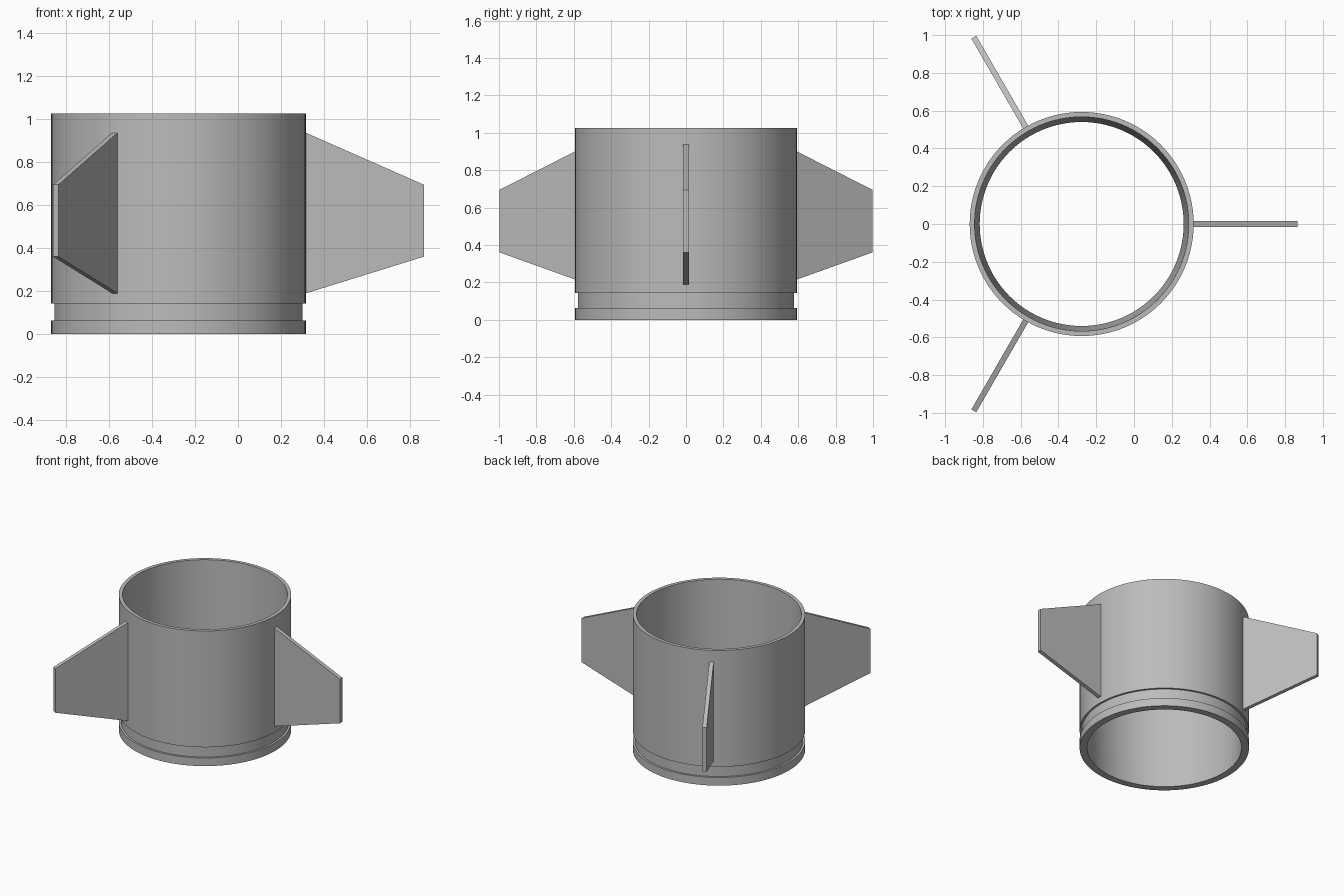
import bpy, bmesh, math
from mathutils import Matrix

cube = bpy.data.objects.get("Cube")
if cube:
    bpy.data.objects.remove(cube, do_unlink=True)

CENTRE_X = -0.277
SEGMENTS = 96

grey = bpy.data.materials.new("plain grey")
grey.use_nodes = True
colour = (0.5, 0.5, 0.5, 1)
grey.diffuse_color = colour
grey.node_tree.nodes["Principled BSDF"].inputs["Base Color"].default_value = colour


def add_object(name, bm):
    bmesh.ops.recalc_face_normals(bm, faces=bm.faces)
    mesh = bpy.data.meshes.new(name)
    bm.to_mesh(mesh)
    bm.free()
    mesh.materials.append(grey)
    obj = bpy.data.objects.new(name, mesh)
    bpy.context.collection.objects.link(obj)
    obj.location.x = CENTRE_X
    return obj


# Tube: closed wall section with an outer groove and a tapered bore
section = [(0.54, 0), (0.593, 0), (0.593, 0.062), (0.578, 0.062),
           (0.578, 0.143), (0.593, 0.143), (0.593, 1.026), (0.567, 1.026)]
bm = bmesh.new()
verts = [bm.verts.new((r, 0, z)) for r, z in section]
edges = [bm.edges.new((v, verts[i - 1])) for i, v in enumerate(verts)]
bmesh.ops.spin(bm, geom=verts + edges, cent=(0, 0, 0), axis=(0, 0, 1),
               angle=math.tau, steps=SEGMENTS, use_merge=True)
bmesh.ops.remove_doubles(bm, verts=bm.verts, dist=0.0001)
tube = add_object("tube_body", bm)
bpy.context.view_layer.objects.active = tube
tube.select_set(True)
bpy.ops.object.shade_smooth_by_angle(angle=math.radians(30))

# Three tapered fins spaced evenly around the tube
outline = [(0.585, 0.187), (1.142, 0.36), (1.142, 0.695), (0.585, 0.94)]
THICKNESS = 0.03
for i, name in enumerate(("left_fin", "back_right_fin", "front_right_fin")):
    bm = bmesh.new()
    face = bm.faces.new([bm.verts.new((r, -THICKNESS / 2, z)) for r, z in outline])
    side = bmesh.ops.extrude_face_region(bm, geom=[face])
    moved = [g for g in side["geom"] if isinstance(g, bmesh.types.BMVert)]
    bmesh.ops.translate(bm, verts=moved, vec=(0, THICKNESS, 0))
    bm.transform(Matrix.Rotation(i * math.tau / 3, 4, "Z"))
    add_object(name, bm)
